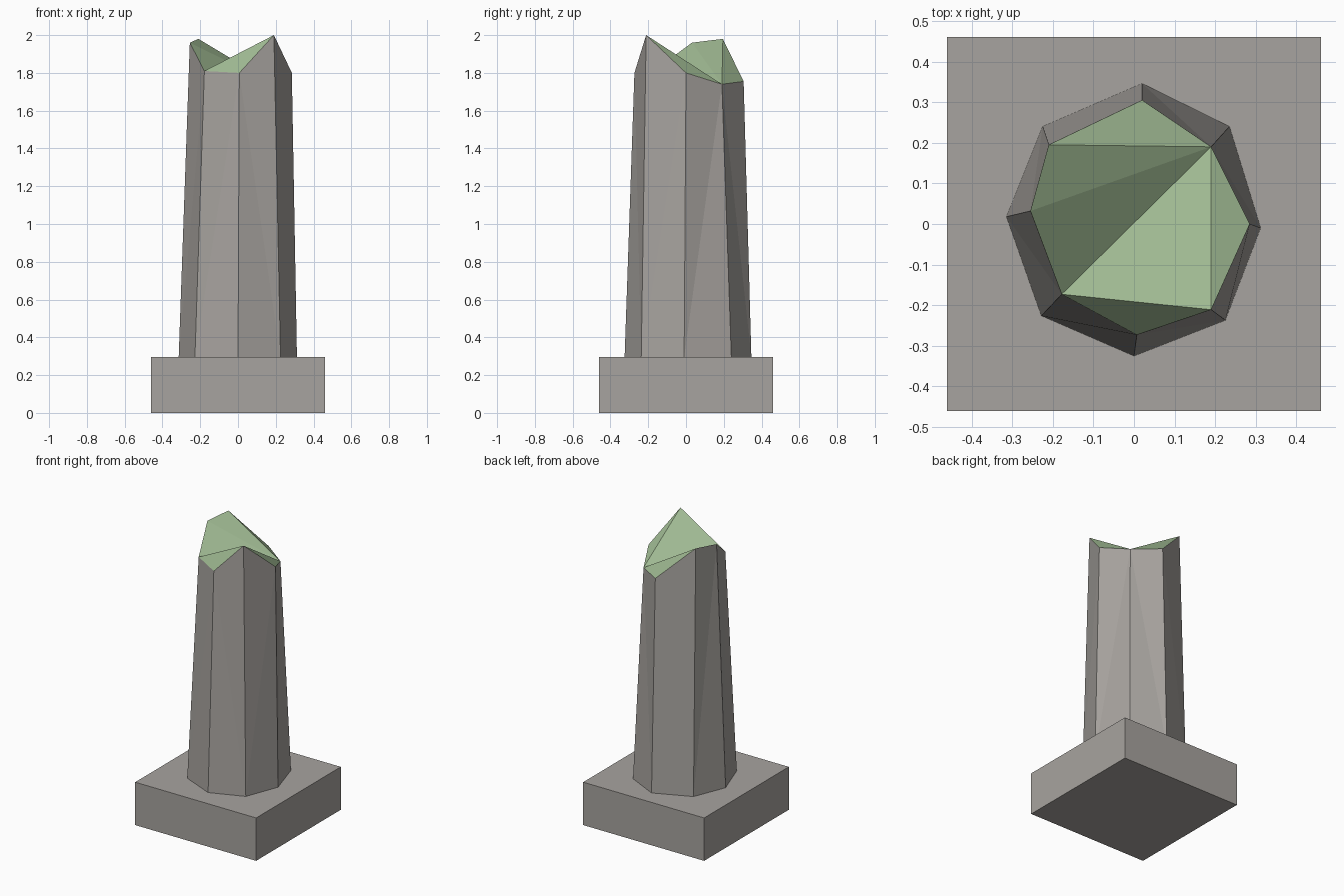
import bpy
import bmesh

if "Cube" in bpy.data.objects:
    bpy.data.objects.remove(bpy.data.objects["Cube"], do_unlink=True)


def make_material(name, rgb):
    mat = bpy.data.materials.new(name)
    mat.use_nodes = True
    color = (*rgb, 1.0)
    mat.diffuse_color = color
    mat.node_tree.nodes["Principled BSDF"].inputs["Base Color"].default_value = color
    return mat


def make_object(name, bm, materials):
    bmesh.ops.recalc_face_normals(bm, faces=bm.faces)
    mesh = bpy.data.meshes.new(name)
    bm.to_mesh(mesh)
    bm.free()
    for mat in materials:
        mesh.materials.append(mat)
    obj = bpy.data.objects.new(name, mesh)
    bpy.context.collection.objects.link(obj)
    return obj


stone = make_material("warm grey stone", (0.39, 0.37, 0.348))
moss = make_material("pale moss green", (0.35, 0.49, 0.29))

BASE_HALF = 0.46
BASE_TOP = 0.295

# Square plinth
bm = bmesh.new()
bmesh.ops.create_cube(bm, size=1)
bmesh.ops.scale(bm, vec=(2 * BASE_HALF, 2 * BASE_HALF, BASE_TOP), verts=bm.verts)
bmesh.ops.translate(bm, vec=(0, 0, BASE_TOP / 2), verts=bm.verts)
make_object("plinth", bm, [stone])

# Uneven eight-sided shaft: foot outline and broken rim, clockwise from the back
foot = [(0.02, 0.346), (0.235, 0.24), (0.312, -0.01), (0.225, -0.237),
        (0.0, -0.325), (-0.228, -0.226), (-0.314, 0.018), (-0.225, 0.24)]
rim = [(0.02, 0.305, 1.755), (0.19, 0.19, 1.74), (0.285, 0.0, 1.80), (0.19, -0.211, 2.0),
       (0.007, -0.273, 1.80), (-0.178, -0.173, 1.81), (-0.255, 0.032, 1.96), (-0.21, 0.195, 1.98)]
back, back_l, left, front_l, front, front_r, right, back_r = range(8)

bm = bmesh.new()
low = [bm.verts.new((x, y, BASE_TOP)) for x, y in foot]
top = [bm.verts.new(p) for p in rim]
bm.faces.new(low)

# Each panel creases from its lower rim corner to the opposite foot corner
for i in range(8):
    j = (i + 1) % 8
    if top[i].co.z < top[j].co.z:
        bm.faces.new((low[i], low[j], top[i]))
        bm.faces.new((low[j], top[j], top[i]))
    else:
        bm.faces.new((low[i], low[j], top[j]))
        bm.faces.new((low[i], top[j], top[i]))

# Mossy broken top
for tri in ((back, back_l, back_r), (back_r, back_l, right), (right, back_l, front_r),
            (front_r, back_l, front_l), (back_l, left, front_l), (front_r, front_l, front)):
    bm.faces.new([top[k] for k in tri]).material_index = 1
make_object("broken_column", bm, [stone, moss])
